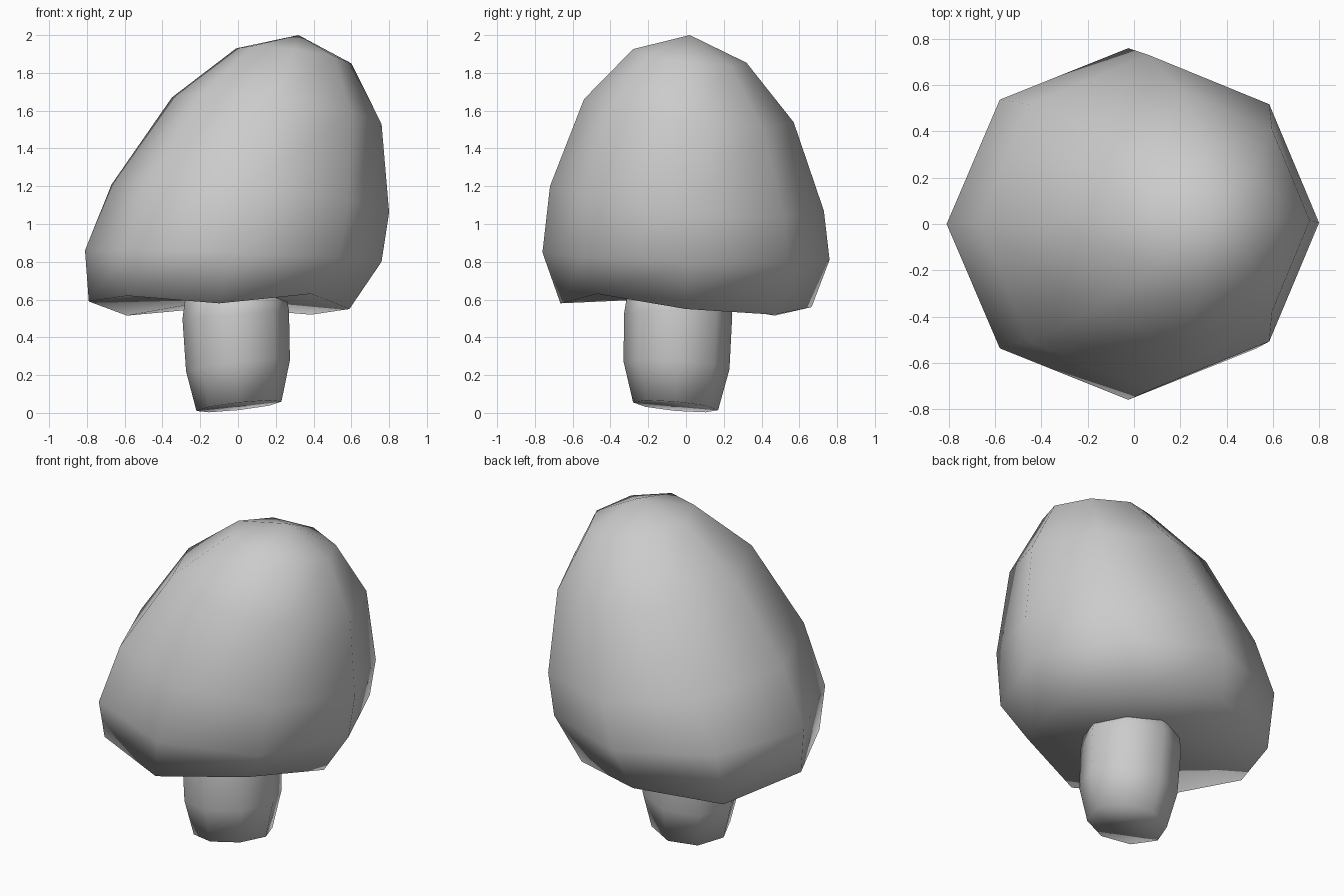
import bpy
import bmesh
from math import cos, sin, pi

if "Cube" in bpy.data.objects:
    bpy.data.objects.remove(bpy.data.objects["Cube"])

SIDES = 8


def ring(cx, cy, cz, rx, ry, slope_x=0, slope_y=0, wave=(0,) * SIDES):
    """Eight points of an ellipse, tilted by slopes, with optional height wobble."""
    pts = []
    for i in range(SIDES):
        dx, dy = rx * cos(2 * pi * i / SIDES), ry * sin(2 * pi * i / SIDES)
        pts.append((cx + dx, cy + dy, cz + slope_x * dx + slope_y * dy + wave[i]))
    return pts


def loft(name, rings, bottom=None, top=None):
    """Skin the rings; close each end with a fan to a point or a flat face."""
    bm = bmesh.new()
    loops = [[bm.verts.new(p) for p in r] for r in rings]
    for low, high in zip(loops, loops[1:]):
        for i in range(SIDES):
            j = (i + 1) % SIDES
            bm.faces.new((low[i], low[j], high[j], high[i]))
    for loop, tip in ((loops[0], bottom), (loops[-1], top)):
        if tip is None:
            bm.faces.new(loop)
        else:
            centre = bm.verts.new(tip)
            for i in range(SIDES):
                bm.faces.new((loop[i], loop[(i + 1) % SIDES], centre))
    bmesh.ops.recalc_face_normals(bm, faces=bm.faces)
    for f in bm.faces:
        f.smooth = True
    mesh = bpy.data.meshes.new(name)
    bm.to_mesh(mesh)
    bm.free()
    obj = bpy.data.objects.new(name, mesh)
    bpy.context.collection.objects.link(obj)
    return obj


# Cap: leaning dome with a wavy rim and a shallow hollow underneath
rim_wave = (-0.02, -0.05, -0.01, -0.055, 0.02, 0.05, 0.01, 0.06)
loft("mushroom_cap", [
    ring(-0.10, 0.00, 0.57, 0.69, 0.665, wave=rim_wave),
    ring(-0.025, 0.00, 0.83, 0.785, 0.76, -0.038, -0.026),
    ring(0.065, 0.005, 1.135, 0.735, 0.725, -0.10, -0.09),
    ring(0.205, 0.015, 1.60, 0.555, 0.555, -0.126, -0.11),
    ring(0.295, 0.02, 1.89, 0.305, 0.30, -0.13, -0.12),
], bottom=(-0.05, 0.0, 0.61), top=(0.32, 0.02, 2.0))

# Stem: stubby, slightly bulging, with a slanted foot
loft("mushroom_stem", [
    ring(0.005, -0.055, 0.035, 0.225, 0.225, 0.11, -0.09),
    ring(0.00, -0.05, 0.25, 0.275, 0.28, 0.11, -0.07),
    ring(-0.012, -0.042, 0.52, 0.282, 0.287, 0.08, 0.0),
    ring(-0.012, -0.04, 0.66, 0.26, 0.265),
])
